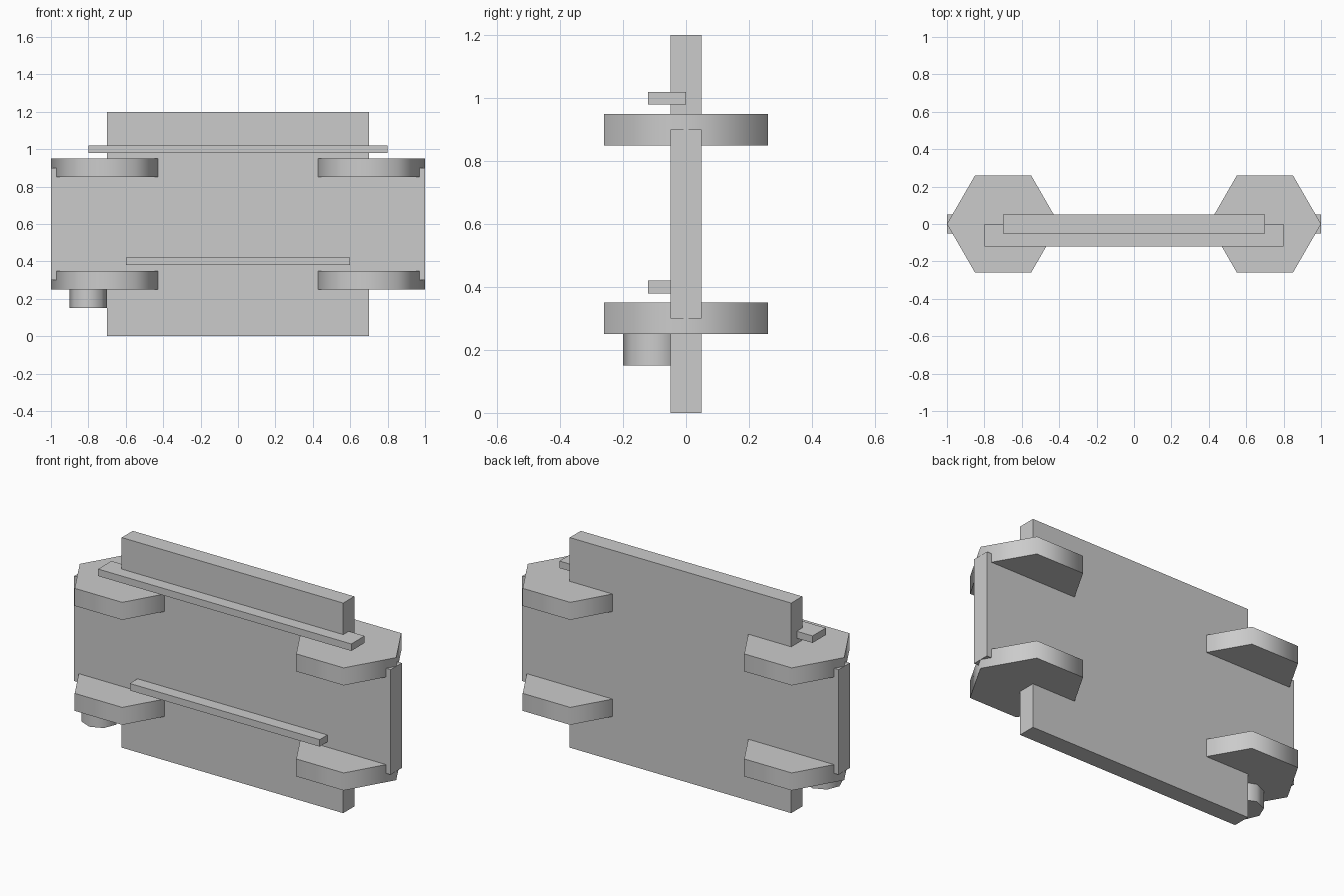
import bpy
import math

if "Cube" in bpy.data.objects:
    bpy.data.objects.remove(bpy.data.objects["Cube"])


def box(name, x, y, z):
    """Box spanning the given (min, max) ranges."""
    spans = (x, y, z)
    bpy.ops.mesh.primitive_cube_add(size=1, location=[(a + b) / 2 for a, b in spans])
    ob = bpy.context.object
    ob.name = name
    ob.scale = [b - a for a, b in spans]
    bpy.ops.object.transform_apply(location=False, rotation=False, scale=True)
    return ob


def prism(name, sides, radius, x, y, z):
    """Upright prism with corners pointing along x and softly shaded sides."""
    bpy.ops.mesh.primitive_cylinder_add(
        vertices=sides, radius=radius, depth=z[1] - z[0],
        location=(x, y, (z[0] + z[1]) / 2), rotation=(0, 0, math.pi / 2))
    ob = bpy.context.object
    ob.name = name
    bpy.ops.object.transform_apply(location=False, rotation=True, scale=False)
    bpy.ops.object.shade_smooth_by_angle(angle=math.radians(65))
    return ob


# Tall centre wall and the wider, shorter wall crossing it
box("centre_wall", (-0.7, 0.7), (-0.05, 0.05), (0, 1.2))
box("wide_wall", (-1, 1), (-0.05, 0.05), (0.3, 0.9))

# Hexagonal plates at the four corners
for side, x in (("left", -0.7), ("right", 0.7)):
    for level, z in (("lower", 0.25), ("upper", 0.85)):
        prism(f"{level}_{side}_hex_plate", 6, 0.3, x, 0, (z, z + 0.1))

# Thin rails along the front
box("upper_rail", (-0.8, 0.8), (-0.12, 0), (0.98, 1.02))
box("lower_rail", (-0.6, 0.6), (-0.12, 0), (0.38, 0.42))

# Small peg under the lower left plate
prism("peg", 8, 0.1, -0.8, -0.1, (0.15, 0.25))
